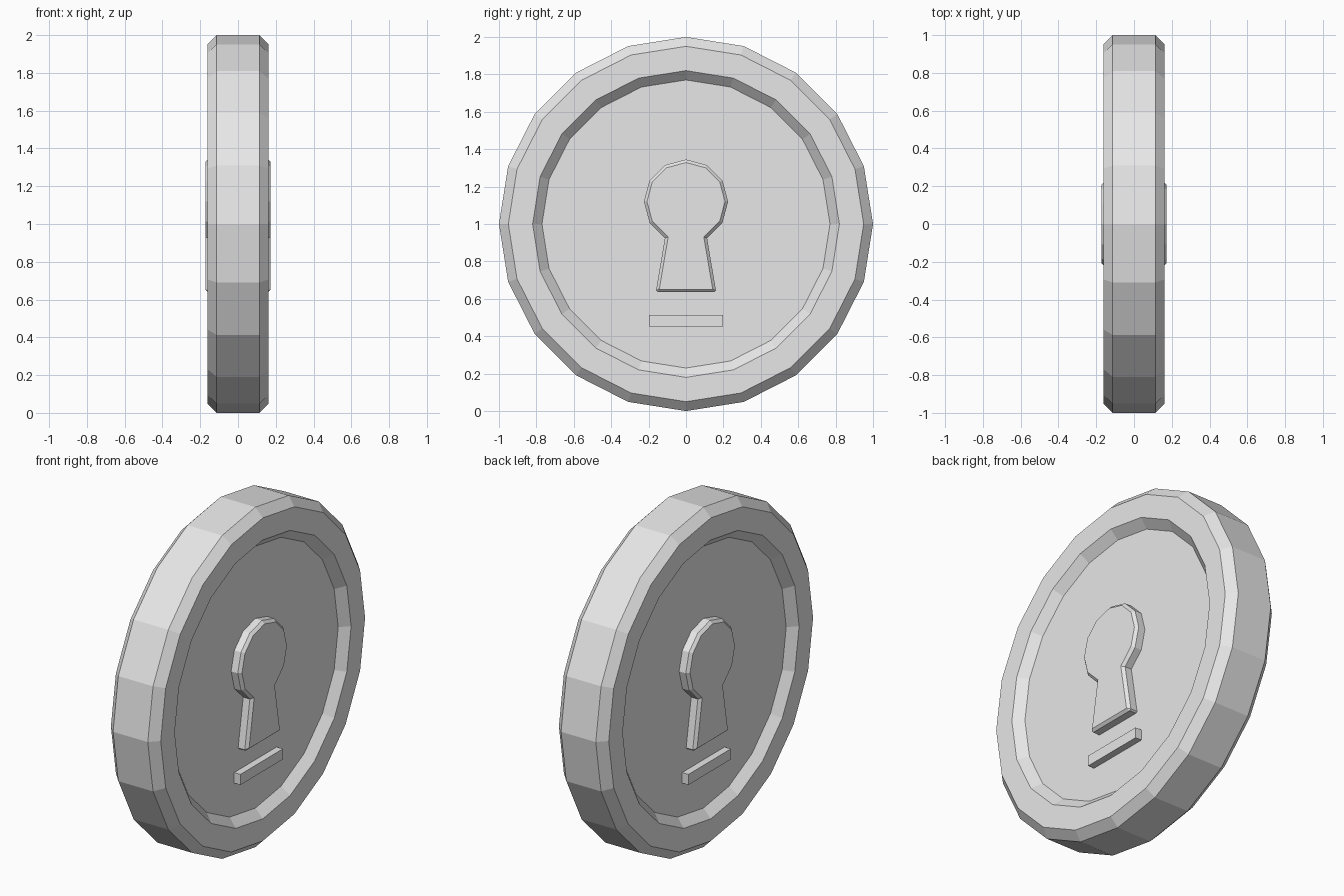
import bpy, bmesh, math

if "Cube" in bpy.data.objects:
    bpy.data.objects.remove(bpy.data.objects["Cube"])

SIDES = 20
FLOOR = 0.113          # half thickness at the recessed faces

grey = bpy.data.materials.new("light_grey")
grey.diffuse_color = (0.8, 0.8, 0.8, 1)
grey.use_nodes = True
grey.node_tree.nodes["Principled BSDF"].inputs["Base Color"].default_value = grey.diffuse_color


def finish(bm, name):
    bmesh.ops.recalc_face_normals(bm, faces=bm.faces)
    me = bpy.data.meshes.new(name)
    bm.to_mesh(me)
    bm.free()
    me.materials.append(grey)
    ob = bpy.data.objects.new(name, me)
    bpy.context.collection.objects.link(ob)
    return ob


def loft(bm, rings):
    """Bridge successive closed rings of vertices."""
    for a, b in zip(rings, rings[1:]):
        n = len(a)
        for i in range(n):
            j = (i + 1) % n
            bm.faces.new((a[i], a[j], b[j], b[i]))


# Disc: bevelled rim with a sloped recess on both faces
half = [(FLOOR, 0.77), (0.162, 0.82), (0.162, 0.95), (0.113, 1.0)]
profile = [(-x, r) for x, r in half] + [(x, r) for x, r in reversed(half)]
bm = bmesh.new()
rings = []
for x, r in profile:
    angles = [2 * math.pi * i / SIDES for i in range(SIDES)]
    rings.append([bm.verts.new((x, r * math.sin(a), 1 + r * math.cos(a))) for a in angles])
loft(bm, rings)
bm.faces.new(rings[0])
bm.faces.new(rings[-1])
finish(bm, "coin_disc")


def inset(points, d):
    """Move a clockwise (y, z) outline inwards by d with mitred corners."""
    out, n = [], len(points)
    for i, (y, z) in enumerate(points):
        (ay, az), (by, bz) = points[i - 1], points[(i + 1) % n]
        l1, l2 = math.hypot(y - ay, z - az), math.hypot(by - y, bz - z)
        n1 = ((z - az) / l1, -(y - ay) / l1)
        n2 = ((bz - z) / l2, -(by - y) / l2)
        k = d / (1 + n1[0] * n2[0] + n1[1] * n2[1])
        out.append((y + k * (n1[0] + n2[0]), z + k * (n1[1] + n2[1])))
    return out


def raised_plate(name, outline, top, bevel=0.0):
    """Raised outline on the recessed face, mirrored to the other face."""
    layers = [(FLOOR, outline), (top - bevel, outline)]
    if bevel:
        layers.append((top, inset(outline, bevel)))
    bm = bmesh.new()
    rings = [[bm.verts.new((x, y, z)) for y, z in pts] for x, pts in layers]
    loft(bm, rings)
    cap = bm.faces.new(rings[-1])
    bmesh.ops.recalc_face_normals(bm, faces=bm.faces)
    cap.normal_update()
    if cap.normal.x < 0:
        bmesh.ops.reverse_faces(bm, faces=bm.faces)
    # second copy on the opposite face
    dup = bmesh.ops.duplicate(bm, geom=bm.verts[:] + bm.edges[:] + bm.faces[:])["geom"]
    for v in (g for g in dup if isinstance(g, bmesh.types.BMVert)):
        v.co.x = -v.co.x
    bmesh.ops.reverse_faces(bm, faces=[g for g in dup if isinstance(g, bmesh.types.BMFace)])
    me = bpy.data.meshes.new(name)
    bm.to_mesh(me)
    bm.free()
    me.materials.append(grey)
    bpy.context.collection.objects.link(bpy.data.objects.new(name, me))


# Keyhole: twelve-sided head with a flared stem
head = [(0.225 * math.sin(math.radians(a)), 1.12 + 0.225 * math.cos(math.radians(a)))
        for a in range(-150, 151, 30)]
stem = [(0.152, 0.637), (-0.152, 0.637)]
stem = [(0.16, 0.645), (0.152, 0.637), (-0.152, 0.637), (-0.16, 0.645)]
raised_plate("keyhole", head + stem, 0.172, 0.016)

# Small bar below the keyhole
raised_plate("bar", [(-0.197, 0.452), (-0.197, 0.514), (0.197, 0.514), (0.197, 0.452)], 0.154)
